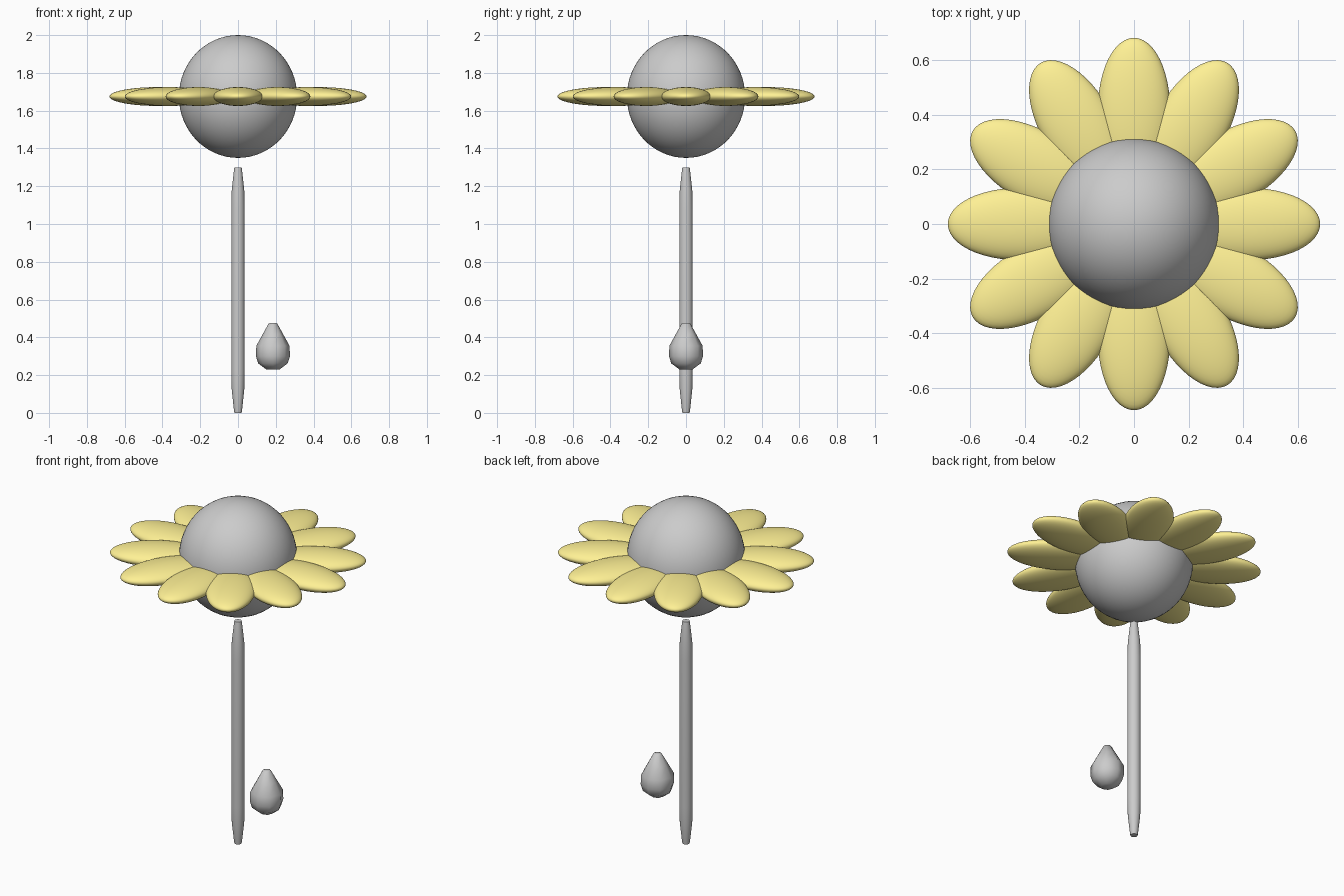
import bpy, bmesh, math
from mathutils import Matrix

if "Cube" in bpy.data.objects:
    bpy.data.objects.remove(bpy.data.objects["Cube"])

def finish(name, bm, mat=None, angle=60):
    bmesh.ops.recalc_face_normals(bm, faces=bm.faces)
    mesh = bpy.data.meshes.new(name)
    bm.to_mesh(mesh)
    bm.free()
    ob = bpy.data.objects.new(name, mesh)
    bpy.context.collection.objects.link(ob)
    if mat:
        mesh.materials.append(mat)
    bpy.ops.object.select_all(action='DESELECT')
    ob.select_set(True)
    bpy.context.view_layer.objects.active = ob
    bpy.ops.object.shade_smooth_by_angle(angle=math.radians(angle))
    return ob

def ellipsoid(name, radii, matrix, segs, rings, mat=None):
    bm = bmesh.new()
    bmesh.ops.create_uvsphere(bm, u_segments=segs, v_segments=rings, radius=1,
                              matrix=matrix @ Matrix.Diagonal((*radii, 1)))
    return finish(name, bm, mat)

def lathe(name, profile, sides, x=0, angle=60):
    """Closed solid turned from (radius, z) points, with flat end caps."""
    bm = bmesh.new()
    rings = [[bm.verts.new((x + r * math.cos(2 * math.pi * i / sides),
                            r * math.sin(2 * math.pi * i / sides), z))
              for i in range(sides)] for r, z in profile]
    for a, b in zip(rings, rings[1:]):
        for i in range(sides):
            j = (i + 1) % sides
            bm.faces.new((a[i], a[j], b[j], b[i]))
    bm.faces.new(rings[0])
    bm.faces.new(rings[-1])
    return finish(name, bm, None, angle)

yellow = bpy.data.materials.new("petal_yellow")
yellow.diffuse_color = (1.0, 0.88, 0.3, 1)
yellow.use_nodes = True
yellow.node_tree.nodes["Principled BSDF"].inputs["Base Color"].default_value = yellow.diffuse_color

# Round flower centre
HEAD_Z = 1.675
ellipsoid("flower_centre", (0.313, 0.313, 0.325),
          Matrix.Translation((0, 0, HEAD_Z)), 64, 32)

# Ring of twelve petals
for k in range(12):
    place = (Matrix.Translation((0, 0, HEAD_Z))
             @ Matrix.Rotation(k * math.pi / 6, 4, 'Z')
             @ Matrix.Translation((0.421, 0, 0)))
    ellipsoid(f"petal_{k + 1}", (0.26, 0.132, 0.05), place, 48, 24, yellow)

# Stem with tapered ends
lathe("stem", [(0.019, 0), (0.021, 0.01), (0.033, 0.12), (0.0355, 0.22),
               (0.0355, 1.08), (0.033, 1.18), (0.021, 1.29), (0.019, 1.30)], 32)

# Bud-shaped leaf beside the stem
lathe("leaf", [(0.035, 0.23), (0.078, 0.262), (0.09, 0.30), (0.088, 0.355),
               (0.055, 0.415), (0.023, 0.473), (0.014, 0.477)], 8, 0.185, 50)
